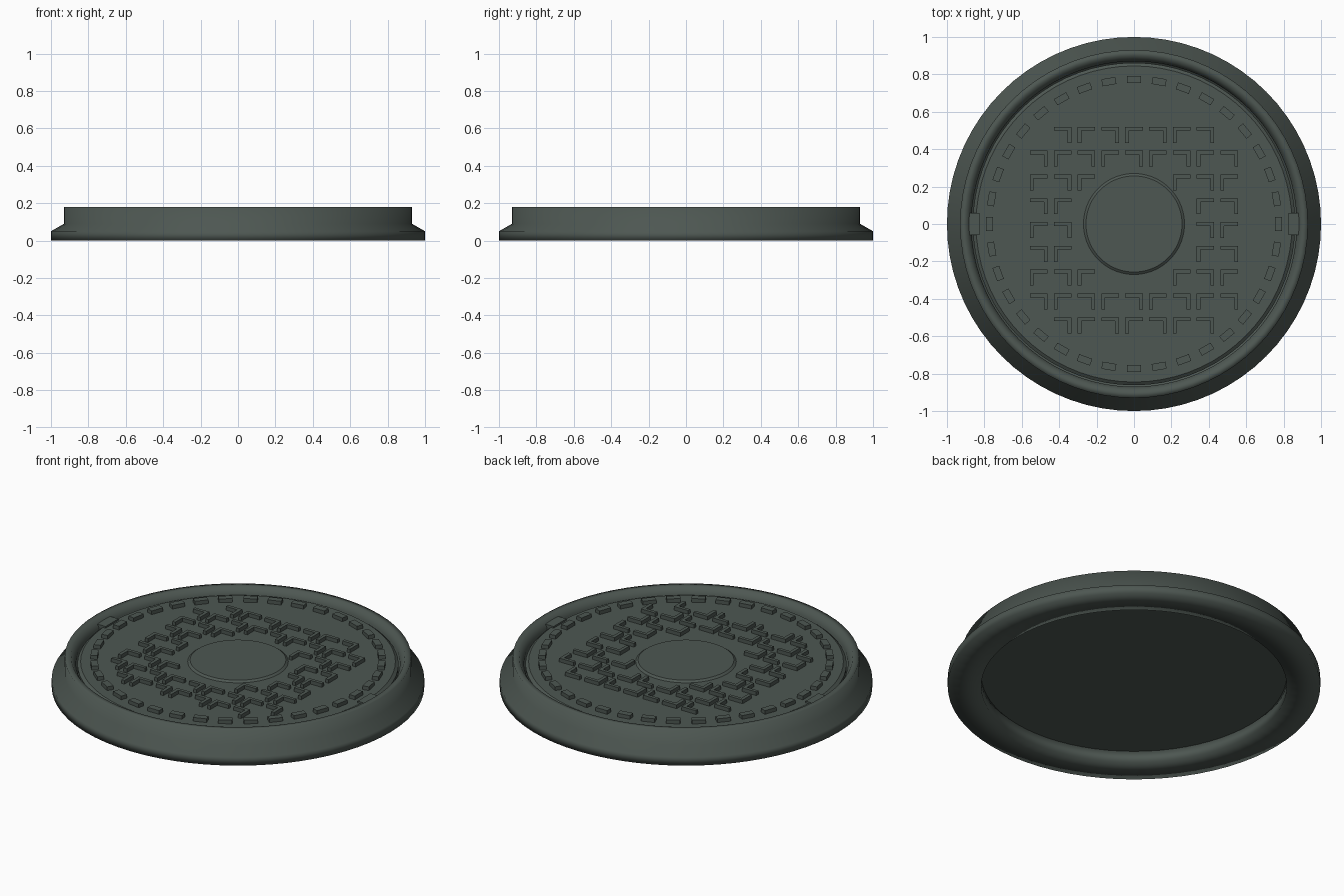
import bpy, bmesh, math
from mathutils import Matrix

if "Cube" in bpy.data.objects:
    bpy.data.objects.remove(bpy.data.objects["Cube"], do_unlink=True)

# Cast iron colour shared by every part
iron = bpy.data.materials.new("dark cast iron")
iron.use_nodes = True
colour = (0.075, 0.095, 0.084, 1)
iron.diffuse_color = colour
bsdf = iron.node_tree.nodes["Principled BSDF"]
bsdf.inputs["Base Color"].default_value = colour
bsdf.inputs["Roughness"].default_value = 0.7

SEGMENTS = 72
DECK = 0.15      # height of the lid surface
RELIEF = 0.022   # height of the tread pattern
PITCH = 0.1273   # spacing of the tread grid


def finish(name, bm, angle=30):
    bmesh.ops.recalc_face_normals(bm, faces=bm.faces)
    mesh = bpy.data.meshes.new(name)
    bm.to_mesh(mesh)
    bm.free()
    mesh.materials.append(iron)
    obj = bpy.data.objects.new(name, mesh)
    bpy.context.collection.objects.link(obj)
    bpy.ops.object.select_all(action="DESELECT")
    obj.select_set(True)
    bpy.context.view_layer.objects.active = obj
    bpy.ops.object.shade_smooth_by_angle(angle=math.radians(angle))
    return obj


def lathe(name, profile, angle=30, closed=False):
    """Spin an (r, z) profile round z; open profiles get flat end caps."""
    bm = bmesh.new()
    rings = []
    for r, z in profile:
        rings.append([bm.verts.new((r * math.cos(a), r * math.sin(a), z))
                      for a in (math.tau * k / SEGMENTS for k in range(SEGMENTS))])
    pairs = list(zip(rings, rings[1:]))
    if closed:
        pairs.append((rings[-1], rings[0]))
    for low, high in pairs:
        for k in range(SEGMENTS):
            n = (k + 1) % SEGMENTS
            bm.faces.new((low[k], low[n], high[n], high[k]))
    if not closed:
        bm.faces.new(rings[0])
        bm.faces.new(rings[-1])
    return finish(name, bm, angle)


def add_box(bm, size, matrix):
    bmesh.ops.create_cube(bm, size=1, matrix=matrix @ Matrix.Diagonal((*size, 1)))


def add_prism(bm, outline, z0, z1):
    face = bm.faces.new([bm.verts.new((x, y, z0)) for x, y in outline])
    top = bmesh.ops.extrude_face_region(bm, geom=[face])["geom"]
    verts = [v for v in top if isinstance(v, bmesh.types.BMVert)]
    bmesh.ops.translate(bm, verts=verts, vec=(0, 0, z1 - z0))


# Flanged frame with a ledge that carries the lid
lathe("frame", [(0.82, 0), (1, 0), (1, 0.05), (0.93, 0.09), (0.93, 0.18),
                (0.895, 0.18), (0.87, 0.14), (0.87, 0.07), (0.82, 0.07)],
      angle=120, closed=True)

# Lid with a chamfered edge, and the plain raised centre
lathe("lid", [(0.862, 0.07), (0.862, DECK - 0.013), (0.845, DECK)])
lathe("centre_disc", [(0.27, DECK - 0.01), (0.27, DECK), (0.257, DECK + 0.01)])

# Ring of small studs near the edge of the lid
bm = bmesh.new()
for k in range(36):
    place = (Matrix.Rotation(math.tau * k / 36, 4, "Z")
             @ Matrix.Translation((0.773, 0, DECK + RELIEF / 2)))
    add_box(bm, (0.038, 0.075, RELIEF), place)
finish("edge_studs", bm)

# Grid of angle-shaped treads, mirrored on alternate cells
arm, leg, bar = 0.047, 0.085, 0.02
angle_shape = [(-arm, 0), (arm, 0), (arm, -bar), (bar - arm, -bar),
               (bar - arm, -leg), (-arm, -leg)]
bm = bmesh.new()
for i in range(-4, 5):
    for j in range(-4, 5):
        if 2.5 < math.hypot(i, j) < 5.2:
            flip = -1 if (i + j) % 2 else 1
            add_prism(bm, [(i * PITCH + flip * x, j * PITCH + 0.01 + y)
                           for x, y in angle_shape], DECK, DECK + RELIEF)
finish("angle_treads", bm)

# Lifting lugs bridging the lid and the frame
for side, name in ((1, "left_lug"), (-1, "right_lug")):
    bm = bmesh.new()
    add_box(bm, (0.075, 0.12, 0.06), Matrix.Translation((side * 0.863, 0, 0.13)))
    finish(name, bm)
